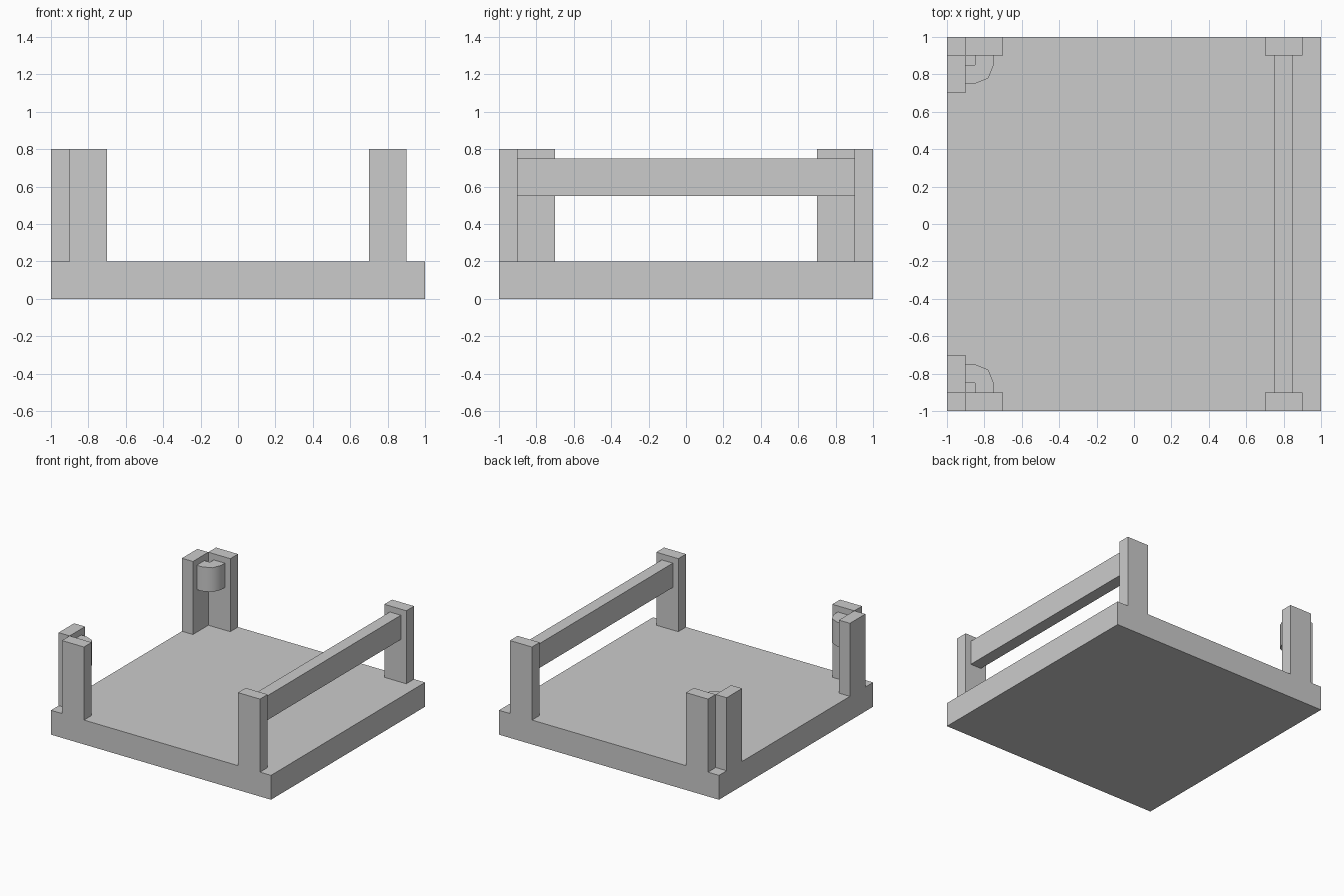
import bpy, bmesh, math
from mathutils import Vector

if "Cube" in bpy.data.objects:
    bpy.data.objects.remove(bpy.data.objects["Cube"])


def add_object(name, bm):
    bmesh.ops.recalc_face_normals(bm, faces=bm.faces)
    mesh = bpy.data.meshes.new(name)
    bm.to_mesh(mesh)
    bm.free()
    obj = bpy.data.objects.new(name, mesh)
    bpy.context.collection.objects.link(obj)
    return obj


def box(x0, x1, y0, y1, z0, z1):
    bm = bmesh.new()
    bmesh.ops.create_cube(bm, size=1)
    bmesh.ops.scale(bm, verts=bm.verts, vec=(x1 - x0, y1 - y0, z1 - z0))
    bmesh.ops.translate(bm, verts=bm.verts,
                        vec=((x0 + x1) / 2, (y0 + y1) / 2, (z0 + z1) / 2))
    return bm


# Base slab with its posts extruded from cells of the top face
bm = box(-1, 1, -1, 1, 0, 0.2)
for c in (-0.9, -0.7, 0.7, 0.9):
    for axis in ((1, 0, 0), (0, 1, 0)):
        bmesh.ops.bisect_plane(bm, geom=bm.verts[:] + bm.edges[:] + bm.faces[:],
                               plane_co=Vector(axis) * c, plane_no=axis)
post_cells = [(0.8, 0.95), (-0.8, 0.95), (-0.95, 0.8)]


def is_post(face):
    p = face.calc_center_median()
    return p.z > 0.19 and any(abs(p.x - x) < 0.02 and abs(abs(p.y) - y) < 0.02
                              for x, y in post_cells)


tops = bmesh.ops.extrude_discrete_faces(bm, faces=[f for f in bm.faces if is_post(f)])["faces"]
bmesh.ops.translate(bm, verts=list({v for f in tops for v in f.verts}), vec=(0, 0, 0.6))
bmesh.ops.dissolve_limit(bm, angle_limit=0.01, verts=bm.verts, edges=bm.edges)
add_object("base_with_posts", bm)

# Straight rail between the right-hand posts
add_object("side_rail", box(0.75, 0.85, -0.9, 0.9, 0.55, 0.75))

# Elbow rails: square inside corner, rounded outside corner
for name, side in (("back_corner_rail", 1), ("front_corner_rail", -1)):
    profile = [(-0.9, 0.75)]
    for i in range(3):
        a = math.radians(-90 + 45 * i)
        profile.append((-0.85 + 0.1 * math.cos(a), 0.85 + 0.1 * math.sin(a)))
    profile += [(-0.75, 0.9), (-0.85, 0.9), (-0.85, 0.85), (-0.9, 0.85)]
    bm = bmesh.new()
    face = bm.faces.new([bm.verts.new((x, y * side, 0.55)) for x, y in profile])
    ext = bmesh.ops.extrude_face_region(bm, geom=[face], use_keep_orig=True)
    bmesh.ops.translate(bm, vec=(0, 0, 0.2),
                        verts=[g for g in ext["geom"] if isinstance(g, bmesh.types.BMVert)])
    obj = add_object(name, bm)
    bpy.ops.object.select_all(action="DESELECT")
    obj.select_set(True)
    bpy.context.view_layer.objects.active = obj
    bpy.ops.object.shade_smooth_by_angle(angle=math.radians(50))
